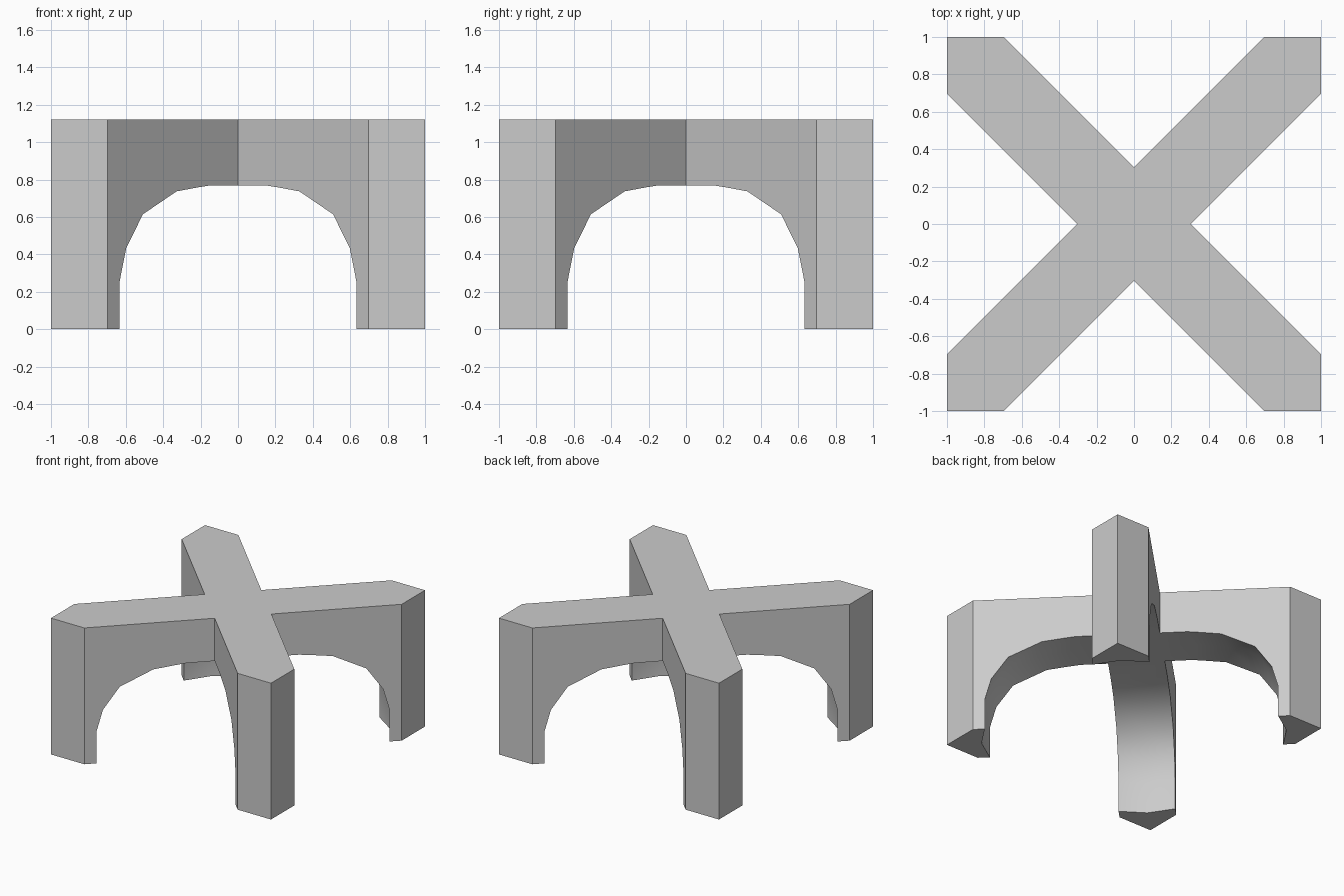
import bpy, bmesh, math
from mathutils import Matrix, Vector

HEIGHT = 1.12

cube = bpy.data.objects.get("Cube")
if cube:
    bpy.data.objects.remove(cube)

grey = bpy.data.materials.new("plain grey")
grey.use_nodes = True
grey.diffuse_color = (0.6, 0.6, 0.6, 1)
grey.node_tree.nodes["Principled BSDF"].inputs["Base Color"].default_value = (0.6, 0.6, 0.6, 1)


def make_object(name, bm):
    bmesh.ops.recalc_face_normals(bm, faces=bm.faces)
    mesh = bpy.data.meshes.new(name)
    bm.to_mesh(mesh)
    bm.free()
    mesh.materials.append(grey)
    obj = bpy.data.objects.new(name, mesh)
    bpy.context.collection.objects.link(obj)
    return obj


# Crossed arms with pointed ends: a quarter outline repeated around z, then extruded
bm = bmesh.new()
quarter = [Vector((0.303, 0, 0)), Vector((1, 0.697, 0)), Vector((1, 1, 0)), Vector((0.697, 1, 0))]
outline = [Matrix.Rotation(i * math.pi / 2, 3, "Z") @ p for i in range(4) for p in quarter]
base = bm.faces.new([bm.verts.new(p) for p in outline])
top = bmesh.ops.extrude_face_region(bm, geom=[base])["geom"]
bmesh.ops.translate(bm, verts=[v for v in top if isinstance(v, bmesh.types.BMVert)],
                    vec=(0, 0, HEIGHT))
vault = make_object("crossed_arch", bm)

# Faceted dome that hollows out the underside
profile = [(1.152, -0.1), (1.152, 0.255), (1.102, 0.435), (0.975, 0.615),
           (0.721, 0.737), (0.48, 0.769)]
SIDES = 16
bm = bmesh.new()
rings = [[bm.verts.new((r * math.cos(math.tau * i / SIDES), r * math.sin(math.tau * i / SIDES), z))
          for i in range(SIDES)] for r, z in profile]
for low, high in zip(rings, rings[1:]):
    for i in range(SIDES):
        j = (i + 1) % SIDES
        bm.faces.new((low[i], low[j], high[j], high[i]))
bm.faces.new(rings[0])
bm.faces.new(rings[-1])
dome = make_object("dome_cutter", bm)
dome.hide_render = True

# Cut the hollow, then drop the cutter
cut = vault.modifiers.new("hollow", "BOOLEAN")
cut.operation = "DIFFERENCE"
cut.solver = "EXACT"
cut.object = dome
bpy.ops.object.select_all(action="DESELECT")
vault.select_set(True)
bpy.context.view_layer.objects.active = vault
bpy.ops.object.modifier_apply(modifier=cut.name)
bpy.data.objects.remove(dome)

# Smooth underside, crisp outer edges
bpy.ops.object.shade_smooth_by_angle(angle=math.radians(35))
